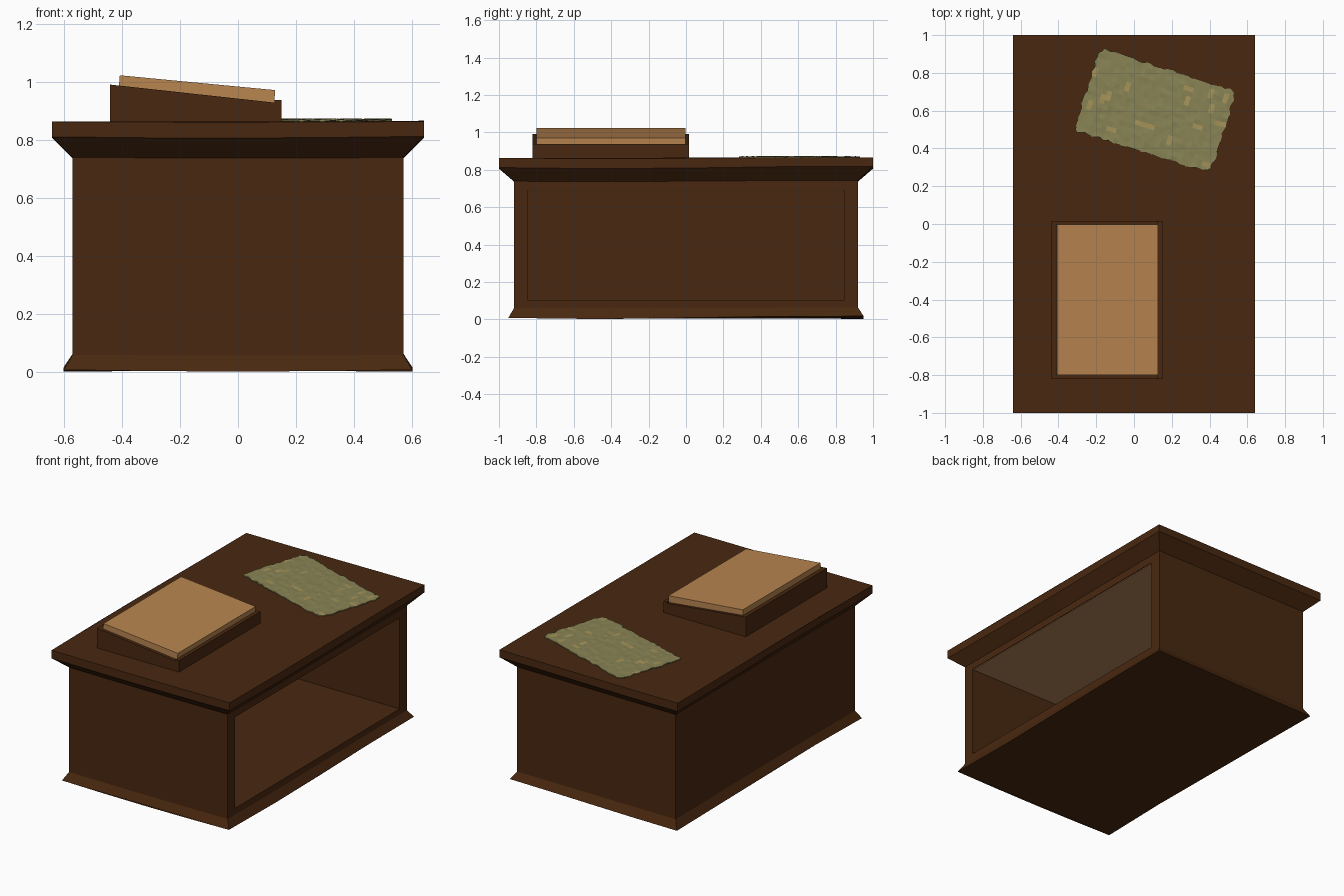
import bpy, bmesh, math, random
from mathutils import Matrix, Vector

if "Cube" in bpy.data.objects:
    bpy.data.objects.remove(bpy.data.objects["Cube"])

random.seed(4)


def material(name, rgb):
    m = bpy.data.materials.new(name)
    m.diffuse_color = (*rgb, 1)
    m.use_nodes = True
    m.node_tree.nodes["Principled BSDF"].inputs["Base Color"].default_value = m.diffuse_color
    return m


WOOD = material("dark_wood", (0.066, 0.021, 0.005))
TAN = material("tan_paper", (0.48, 0.235, 0.08))
PALE = material("pale_underside", (0.45, 0.24, 0.10))
CLOTH = material("olive_cloth", (0.25, 0.23, 0.09))
SPOT = material("straw_patch", (0.37, 0.29, 0.10))


def finish(name, bm, *mats):
    bmesh.ops.recalc_face_normals(bm, faces=bm.faces)
    me = bpy.data.meshes.new(name)
    bm.to_mesh(me)
    bm.free()
    ob = bpy.data.objects.new(name, me)
    bpy.context.collection.objects.link(ob)
    for m in mats:
        me.materials.append(m)
    return ob


def box(name, lo, hi, mat):
    bm = bmesh.new()
    bmesh.ops.create_cube(bm, size=1)
    for v in bm.verts:
        v.co = Vector([(a + b) / 2 + c * (b - a) for a, b, c in zip(lo, hi, v.co)])
    return finish(name, bm, mat)


def extrude_xz(name, profile, y0, y1, mat):
    bm = bmesh.new()
    f = bm.faces.new([bm.verts.new((x, y0, z)) for x, z in profile])
    r = bmesh.ops.extrude_face_region(bm, geom=[f])
    bmesh.ops.translate(bm, vec=(0, y1 - y0, 0),
                        verts=[v for v in r["geom"] if isinstance(v, bmesh.types.BMVert)])
    return finish(name, bm, mat)


# Desk body: rectangular rings lofted upward, with slightly uneven hand-cut edges
RINGS = [  # half x, half y, z, wobble
    (0.60, 0.95, 0.010, 0.008),
    (0.57, 0.92, 0.060, 0.003),
    (0.57, 0.92, 0.740, 0.003),
    (0.64, 1.00, 0.812, 0.006),
    (0.64, 1.00, 0.863, 0.003),
]
SEG = 4


def ring(bm, hx, hy, z, w):
    corners = [(-hx, -hy), (hx, -hy), (hx, hy), (-hx, hy)]
    out = []
    for i in range(4):
        a, b = Vector(corners[i]), Vector(corners[(i + 1) % 4])
        for k in range(SEG):
            p = a.lerp(b, k / SEG)
            dz = w * math.sin(2.6 * p.y - 2.2 * p.x + 0.9)
            out.append(bm.verts.new((p.x, p.y, z + dz)))
    return out


bm = bmesh.new()
loops = [ring(bm, *r) for r in RINGS]
for lo, up in zip(loops, loops[1:]):
    for i in range(len(lo)):
        j = (i + 1) % len(lo)
        bm.faces.new((lo[i], lo[j], up[j], up[i]))
bm.faces.new(loops[0][::-1])
bm.faces.new(loops[-1])
desk = finish("desk_body", bm, WOOD)

# Open knee space cut into the right side
cutter = box("knee_space_cutter", (-0.50, -0.845, 0.10), (0.80, 0.845, 0.692), WOOD)
cutter.hide_render = True
cutter.hide_viewport = True
cut = desk.modifiers.new("knee_space", "BOOLEAN")
cut.operation = "DIFFERENCE"
cut.solver = "EXACT"
cut.object = cutter
box("knee_space_ceiling", (-0.50, -0.843, 0.688), (0.565, 0.843, 0.695), PALE)

# Sloped writing stand with a small lip, and the pad lying on it
extrude_xz("writing_stand",
           [(-0.44, 0.855), (0.15, 0.855), (0.15, 0.937), (0.125, 0.937),
            (0.125, 0.928), (-0.44, 0.990)], -0.82, 0.015, WOOD)
extrude_xz("paper_pad",
           [(-0.41, 0.985), (0.125, 0.926), (0.127, 0.958), (-0.408, 1.010)],
           -0.80, -0.002, TAN)
extrude_xz("pad_top_sheet",
           [(-0.408, 1.010), (0.127, 0.958), (0.128, 0.971), (-0.407, 1.022)],
           -0.80, -0.002, TAN)

# Woven cloth with ragged edges and scattered patches
NX, NY = 28, 18
bm = bmesh.new()
grid = []
for j in range(NY + 1):
    row = []
    for i in range(NX + 1):
        u, v = i / NX - 0.5, j / NY - 0.5
        edge = i in (0, NX) or j in (0, NY)
        e = 0.008 if edge else 0.001
        s = 0.965 if abs(u) > 0.49 and abs(v) > 0.49 else 1.0
        row.append(bm.verts.new((u * 0.755 * s + random.uniform(-e, e),
                                 v * 0.455 * s + random.uniform(-e, e),
                                 random.uniform(0, 0.004))))
    grid.append(row)
faces = {}
for j in range(NY):
    for i in range(NX):
        faces[i, j] = bm.faces.new((grid[j][i], grid[j][i + 1],
                                    grid[j + 1][i + 1], grid[j + 1][i]))
for _ in range(17):
    i, j = random.randrange(NX - 1), random.randrange(NY - 1)
    di, dj = random.choice([(1, 0), (0, 1)])
    faces[i, j].material_index = 1
    faces[i + di, j + dj].material_index = 1
bm.transform(Matrix.Translation((0.11, 0.60, 0.869))
             @ Matrix.Rotation(math.radians(-17.7), 4, "Z"))
cloth = finish("woven_cloth", bm, CLOTH, SPOT)
solid = cloth.modifiers.new("thickness", "SOLIDIFY")
solid.thickness = 0.006
